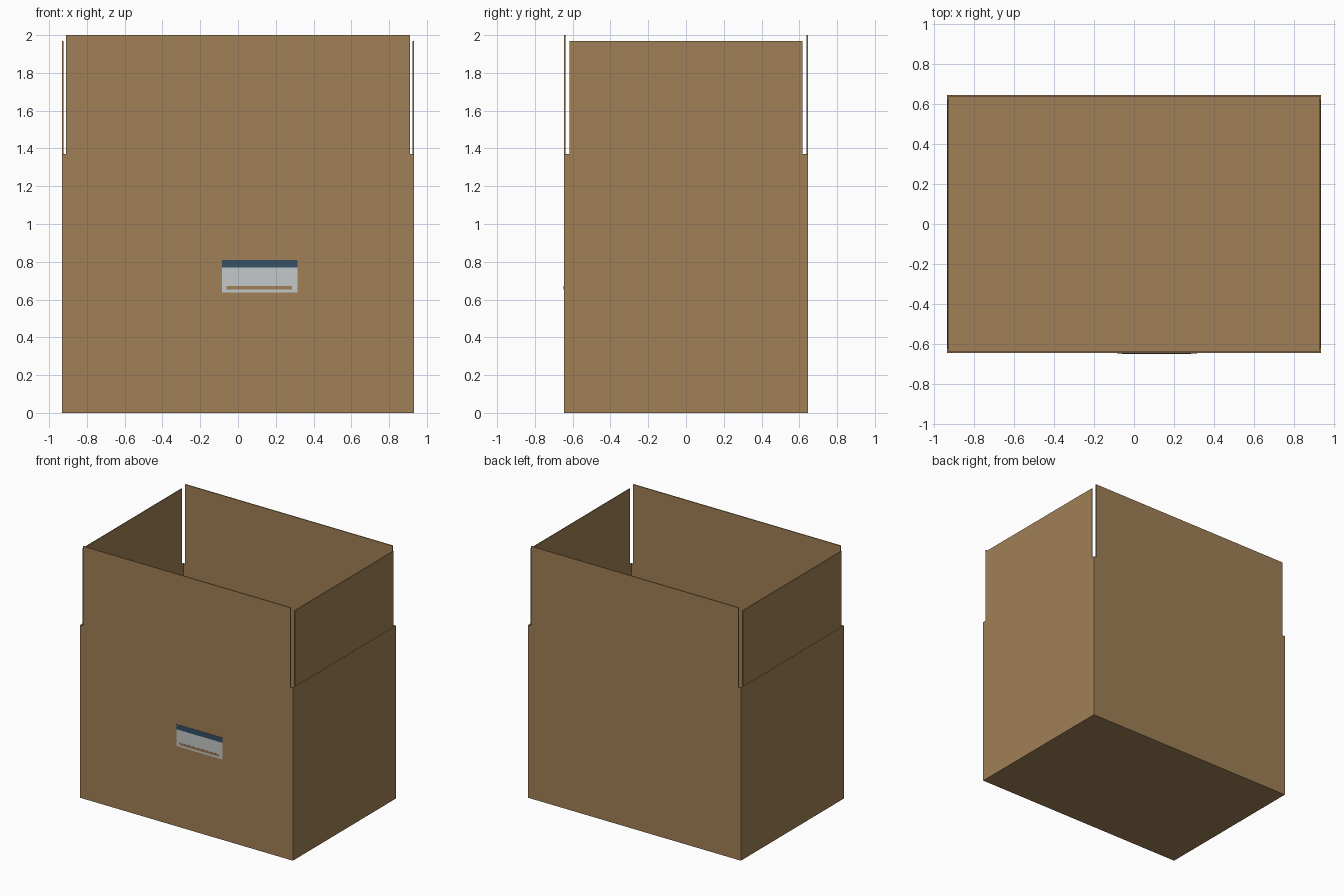
import bpy
import bmesh

if "Cube" in bpy.data.objects:
    bpy.data.objects.remove(bpy.data.objects["Cube"])

W, D, H, T = 0.933, 0.645, 1.37, 0.008   # half width, half depth, wall height, board thickness


def material(name, rgb):
    m = bpy.data.materials.new(name)
    m.diffuse_color = (*rgb, 1.0)
    m.use_nodes = True
    m.node_tree.nodes["Principled BSDF"].inputs["Base Color"].default_value = m.diffuse_color
    return m


cardboard = material("cardboard brown", (0.352, 0.216, 0.093))
paper = material("label white", (0.56, 0.58, 0.58))
blue = material("label blue", (0.034, 0.082, 0.13))


def finish(name, bm, mat):
    mesh = bpy.data.meshes.new(name)
    bm.to_mesh(mesh)
    bm.free()
    mesh.materials.append(mat)
    ob = bpy.data.objects.new(name, mesh)
    bpy.context.collection.objects.link(ob)
    return ob


def box(name, lo, hi, mat):
    bm = bmesh.new()
    bmesh.ops.create_cube(bm, size=1)
    for v in bm.verts:
        v.co = [(a + b) / 2 + c * (b - a) for a, b, c in zip(lo, hi, v.co)]
    return finish(name, bm, mat)


# Open carton: a cube without its top, thickened inwards
bm = bmesh.new()
bmesh.ops.create_cube(bm, size=1)
for v in bm.verts:
    v.co = (v.co.x * 2 * W, v.co.y * 2 * D, (v.co.z + 0.5) * H)
bmesh.ops.delete(bm, geom=[f for f in bm.faces if f.normal.z > 0.5], context='FACES')
carton = finish("carton_body", bm, cardboard)
solid = carton.modifiers.new("board", 'SOLIDIFY')
solid.thickness = T
solid.offset = -1
solid.use_even_offset = True

# Upright flaps: long ones front and back, short ones at the sides
for s, name in ((-1, "front_flap"), (1, "back_flap")):
    y = sorted((s * D, s * (D - T)))
    box(name, (-0.91, y[0], H), (0.91, y[1], 2.0), cardboard)
for s, name in ((-1, "left_flap"), (1, "right_flap")):
    x = sorted((s * (W - 0.002), s * (W - 0.002 - T)))
    box(name, (x[0], -0.618, H), (x[1], 0.618, 1.97), cardboard)

# Shipping label: paper, blue header band and a brown strip
box("label_paper", (-0.085, -D - 0.002, 0.637), (0.315, -D, 0.77), paper)
box("label_header", (-0.085, -D - 0.002, 0.77), (0.315, -D, 0.81), blue)
box("label_strip", (-0.06, -D - 0.003, 0.652), (0.285, -D - 0.001, 0.671), cardboard)
